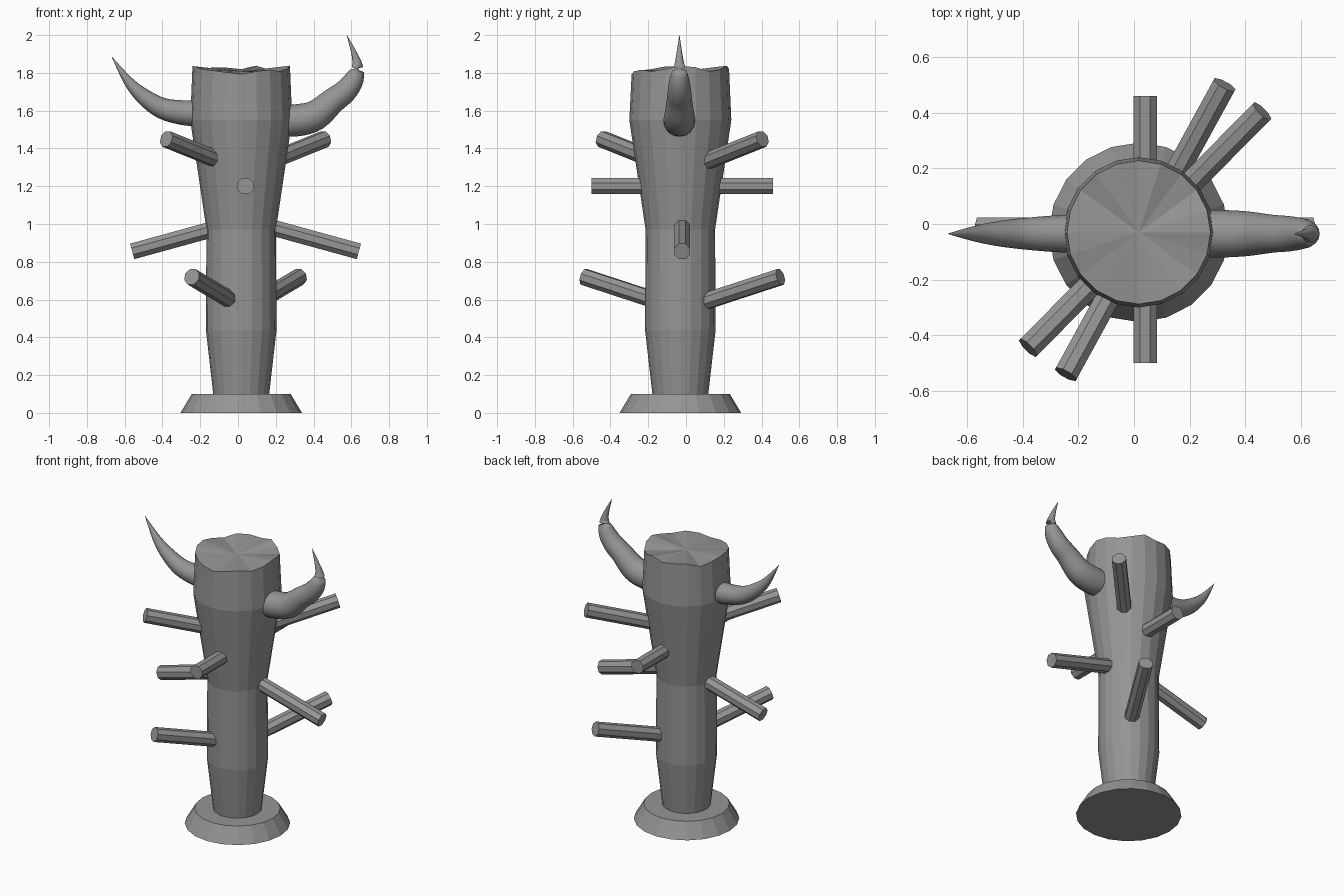
import bpy, bmesh, math
from mathutils import Vector

cube = bpy.data.objects.get("Cube")
if cube:
    bpy.data.objects.remove(cube, do_unlink=True)

CENTRE = Vector((0.017, -0.03, 0))
SIDES = 20

grey = bpy.data.materials.new("plain grey")
grey.use_nodes = True
GREY = (0.3, 0.3, 0.3, 1)
grey.diffuse_color = GREY
grey.node_tree.nodes["Principled BSDF"].inputs["Base Color"].default_value = GREY


def finish(bm, name, smooth=False):
    bmesh.ops.recalc_face_normals(bm, faces=bm.faces)
    mesh = bpy.data.meshes.new(name)
    bm.to_mesh(mesh)
    bm.free()
    mesh.materials.append(grey)
    for p in mesh.polygons:
        p.use_smooth = smooth
    obj = bpy.data.objects.new(name, mesh)
    bpy.context.collection.objects.link(obj)
    return obj


def bridge(bm, a, b):
    n = len(a)
    for i in range(n):
        bm.faces.new((a[i], a[(i + 1) % n], b[(i + 1) % n], b[i]))


def lathe(name, profile, rim=None):
    """Stack of rings; an optional list of rim offsets makes the top jagged."""
    bm = bmesh.new()
    rings = []
    for k, (r, z) in enumerate(profile):
        ring = []
        for i in range(SIDES):
            a = math.tau * i / SIDES
            dz = rim[i] if rim and k == len(profile) - 1 else 0
            ring.append(bm.verts.new(CENTRE + Vector((r * math.cos(a), r * math.sin(a), z + dz))))
        rings.append(ring)
    for a, b in zip(rings, rings[1:]):
        bridge(bm, a, b)
    bm.faces.new(rings[0])
    top = bm.verts.new(CENTRE + Vector((0, 0, profile[-1][1])))
    for i in range(SIDES):
        bm.faces.new((rings[-1][i], rings[-1][(i + 1) % SIDES], top))
    return finish(bm, name)


def tube(name, points, sides, turn=0, smooth=False):
    """Rings of given radius along a path; each point is (position, radius)."""
    bm = bmesh.new()
    rings = []
    for i, (p, r) in enumerate(points):
        d = (points[min(i + 1, len(points) - 1)][0] - points[max(i - 1, 0)][0]).normalized()
        u = Vector((-d.y, d.x, 0)).normalized()
        v = d.cross(u)
        angles = [turn + math.tau * j / sides for j in range(sides)]
        rings.append([bm.verts.new(p + r * (u * math.cos(a) + v * math.sin(a))) for a in angles])
    for a, b in zip(rings, rings[1:]):
        bridge(bm, a, b)
    bm.faces.new(rings[0])
    bm.faces.new(rings[-1])
    return finish(bm, name, smooth)


# Base plinth and trunk with a broken top
lathe("base", [(0.322, 0), (0.262, 0.1)])
rim = [0.03, 0.022, 0.0, 0.008, 0.03, 0.012, 0.02, 0.022, 0.0, 0.015,
       0.028, 0.026, 0.012, 0.005, -0.005, -0.015, 0.0, 0.008, 0.0, 0.012]
lathe("trunk", [(0.147, 0.09), (0.187, 0.44), (0.184, 0.97), (0.27, 1.55), (0.258, 1.808)], rim)

# Branches: (end offset from the axis, start height, end height), in opposite pairs
AXIS = Vector((0.04, -0.02, 0))
pairs = {
    "level": ((0, 0.48), 1.2, 1.2),
    "side": ((0.6, 0), 1.02, 0.855),
    "high": ((0.42, 0.425), 1.28, 1.45),
    "low": ((0.285, 0.52), 0.55, 0.72),
}
for label, ((x, y), z0, z1) in pairs.items():
    for side, s in (("front", -1), ("back", 1)):
        start = AXIS + Vector((0, 0, z0))
        end = AXIS + Vector((s * x, s * y, z1))
        tube(f"{label}_branch_{side}", [(start, 0.046), (end, 0.046)], 8, math.pi / 8)


def horn(name, stations, steps=4):
    """Smooth tapered horn through stations (x, z, radius)."""
    pts = [Vector(s) for s in stations]
    path = []
    for i in range(len(pts) - 1):
        p0, p1, p2 = pts[max(i - 1, 0)], pts[i], pts[i + 1]
        p3 = pts[min(i + 2, len(pts) - 1)]
        for k in range(steps):
            t = k / steps
            path.append(0.5 * (2 * p1 + (p2 - p0) * t + (2 * p0 - 5 * p1 + 4 * p2 - p3) * t * t
                               + (3 * p1 - p0 - 3 * p2 + p3) * t ** 3))
    path.append(pts[-1])
    return tube(name, [(Vector((p.x, -0.035, p.y)), max(p.z, 0.001)) for p in path], 16, 0, True)


horn("right_horn", [(-0.18, 1.585, 0.069), (-0.28, 1.588, 0.066), (-0.4, 1.612, 0.056),
                    (-0.5, 1.675, 0.043), (-0.58, 1.755, 0.026), (-0.668, 1.885, 0.001)])
horn("left_horn", [(0.22, 1.547, 0.084), (0.32, 1.55, 0.085), (0.41, 1.575, 0.08),
                   (0.5, 1.65, 0.068), (0.57, 1.705, 0.062), (0.618, 1.775, 0.05),
                   (0.63, 1.855, 0.024), (0.577, 1.998, 0.001)])
